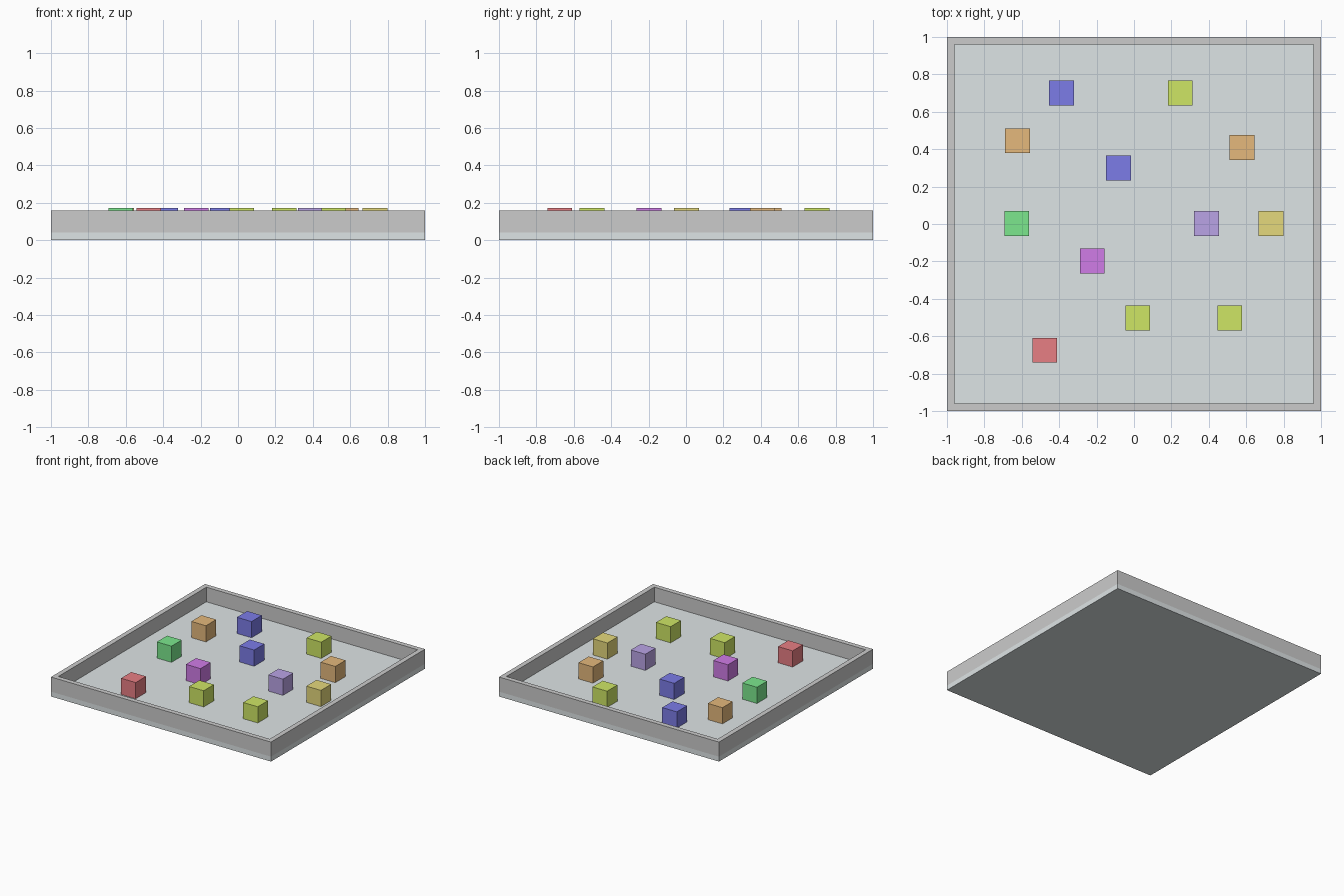
import bpy
import bmesh

if "Cube" in bpy.data.objects:
    bpy.data.objects.remove(bpy.data.objects["Cube"])


def material(name, rgb):
    mat = bpy.data.materials.new(name)
    mat.diffuse_color = (*rgb, 1.0)
    mat.use_nodes = True
    mat.node_tree.nodes["Principled BSDF"].inputs["Base Color"].default_value = mat.diffuse_color
    return mat


def box(name, centre, size, mat=None):
    bpy.ops.mesh.primitive_cube_add(size=1, location=centre)
    obj = bpy.context.object
    obj.name = name
    obj.scale = size
    bpy.ops.object.transform_apply(location=False, rotation=False, scale=True)
    if mat:
        obj.data.materials.append(mat)
    return obj


FLOOR_TOP, WALL_TOP, WALL, CUBE = 0.04, 0.16, 0.04, 0.133

# Tray floor
box("tray_floor", (0, 0, FLOOR_TOP / 2), (2, 2, FLOOR_TOP),
    material("pale_blue_grey", (0.73, 0.78, 0.79)))

# Tray rim: one continuous square ring standing on the floor
bm = bmesh.new()
rings = []
for half, z in ((1, FLOOR_TOP), (1, WALL_TOP), (1 - WALL, WALL_TOP), (1 - WALL, FLOOR_TOP)):
    rings.append([bm.verts.new((sx * half, sy * half, z))
                  for sx, sy in ((-1, -1), (1, -1), (1, 1), (-1, 1))])
for r in range(4):
    a, b = rings[r], rings[(r + 1) % 4]
    for i in range(4):
        j = (i + 1) % 4
        bm.faces.new((a[i], a[j], b[j], b[i]))
bmesh.ops.recalc_face_normals(bm, faces=bm.faces[:])
mesh = bpy.data.meshes.new("tray_rim")
bm.to_mesh(mesh)
bm.free()
mesh.materials.append(material("wall_grey", (0.69, 0.68, 0.68)))
bpy.context.collection.objects.link(bpy.data.objects.new("tray_rim", mesh))

# Coloured cubes resting on the floor
colours = {
    "blue": (0.2, 0.2, 0.8),
    "lime": (0.62, 0.79, 0.13),
    "orange": (0.78, 0.48, 0.2),
    "green": (0.2, 0.8, 0.27),
    "violet": (0.49, 0.37, 0.79),
    "yellow": (0.78, 0.69, 0.2),
    "purple": (0.63, 0.2, 0.8),
    "red": (0.8, 0.21, 0.23),
}
mats = {name: material(name, rgb) for name, rgb in colours.items()}
cubes = [
    ("blue", -0.387, 0.70), ("blue", -0.083, 0.30),
    ("lime", 0.247, 0.70), ("lime", 0.02, -0.503), ("lime", 0.512, -0.503),
    ("orange", -0.623, 0.445), ("orange", 0.578, 0.41),
    ("green", -0.627, 0.003), ("violet", 0.387, 0.003), ("yellow", 0.732, 0.003),
    ("purple", -0.223, -0.197), ("red", -0.477, -0.675),
]
for colour, x, y in cubes:
    box(colour + "_cube", (x, y, FLOOR_TOP + CUBE / 2), (CUBE,) * 3, mats[colour])
